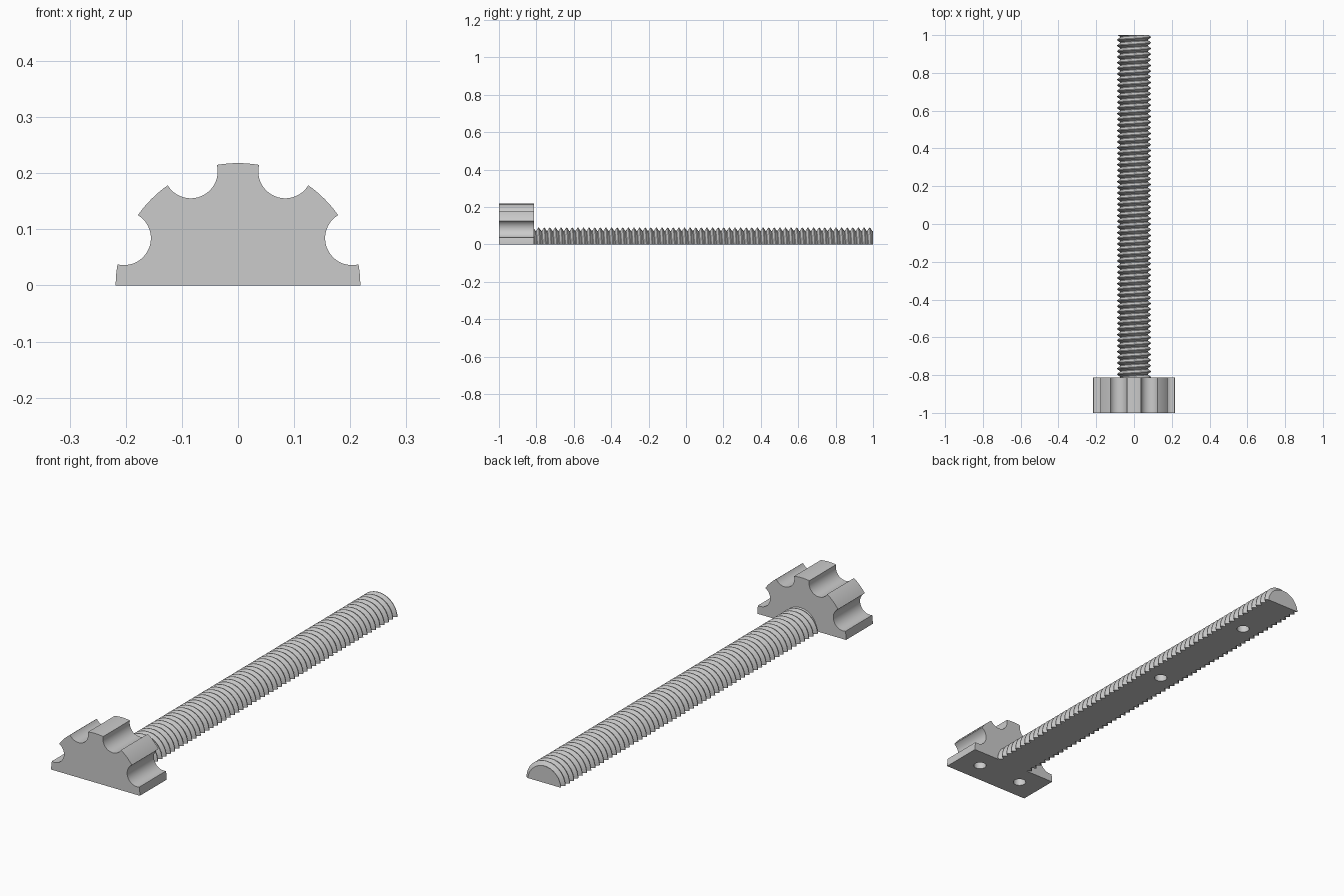
import bpy, bmesh
from math import pi, sin, cos, atan2, hypot

if "Cube" in bpy.data.objects:
    bpy.data.objects.remove(bpy.data.objects["Cube"])

Y_FRONT, Y_NECK, Y_END = -1.0, -0.812, 1.0
KNOB_R, NOTCH_R, NOTCH_DIST = 0.218, 0.048, 0.22
CREST_R, ROOT_R, PITCH = 0.09, 0.073, 0.03

grey = bpy.data.materials.new("plain grey")
grey.diffuse_color = (0.6, 0.6, 0.6, 1)
grey.use_nodes = True
grey.node_tree.nodes["Principled BSDF"].inputs["Base Color"].default_value = grey.diffuse_color


def make_object(name, bm):
    bmesh.ops.recalc_face_normals(bm, faces=bm.faces)
    mesh = bpy.data.meshes.new(name)
    bm.to_mesh(mesh)
    bm.free()
    obj = bpy.data.objects.new(name, mesh)
    bpy.context.collection.objects.link(obj)
    mesh.materials.append(grey)
    return obj


def finish(obj, holes, angle):
    """Drill round pin holes up into the flat underside, then shade."""
    for i, (x, y) in enumerate(holes):
        bpy.ops.mesh.primitive_cylinder_add(vertices=32, radius=0.027, depth=0.09,
                                            location=(x, y, 0))
        cutter = bpy.context.object
        cutter.name = f"{obj.name}_hole_cutter_{i}"
        cutter.data.materials.append(grey)
        cutter.hide_render = True
        cutter.hide_set(True)
        mod = obj.modifiers.new("pin_hole", 'BOOLEAN')
        mod.operation, mod.solver, mod.object = 'DIFFERENCE', 'EXACT', cutter
    bpy.ops.object.select_all(action='DESELECT')
    obj.select_set(True)
    bpy.context.view_layer.objects.active = obj
    for mod in list(obj.modifiers):
        bpy.ops.object.modifier_apply(modifier=mod.name)
    bpy.ops.object.shade_smooth_by_angle(angle=angle)


# Knob: half disc with four round finger notches, extruded along y
def arc(cx, cz, r, a0, a1, n):
    return [(cx + r * cos(a0 + (a1 - a0) * i / n), cz + r * sin(a0 + (a1 - a0) * i / n))
            for i in range(n + 1)]


# half angle of a notch as seen from the knob axis, and as seen from the notch centre
cos_h = (KNOB_R**2 + NOTCH_DIST**2 - NOTCH_R**2) / (2 * KNOB_R * NOTCH_DIST)
half = atan2((1 - cos_h**2) ** 0.5, cos_h)
sweep = atan2(KNOB_R * sin(half), NOTCH_DIST - KNOB_R * cos_h)
outline, start = [], 0.0
for k in range(4):
    mid = pi / 8 + k * pi / 4
    outline += arc(0, 0, KNOB_R, start, mid - half, 8)
    outline += arc(NOTCH_DIST * cos(mid), NOTCH_DIST * sin(mid), NOTCH_R,
                   mid + pi + sweep, mid + pi - sweep, 24)[1:-1]
    start = mid + half
outline += arc(0, 0, KNOB_R, start, pi, 8)

bm = bmesh.new()
face = bm.faces.new([bm.verts.new((x, Y_FRONT, z)) for x, z in outline])
ext = bmesh.ops.extrude_face_region(bm, geom=[face])
bmesh.ops.translate(bm, vec=(0, Y_NECK - Y_FRONT, 0),
                    verts=[v for v in ext["geom"] if isinstance(v, bmesh.types.BMVert)])
knob = make_object("knob", bm)
finish(knob, [(-0.112, -0.905), (0.112, -0.905)], 0.5)

# Threaded shaft: half screw made of helical rows, clipped flat at both ends
SEG = 28
STEPS = [(0.0, ROOT_R), (0.1, ROOT_R), (0.5, CREST_R), (0.6, CREST_R), (1.0, ROOT_R)]


def radius_at(phase):
    phase %= 1.0
    for (p0, r0), (p1, r1) in zip(STEPS, STEPS[1:]):
        if phase <= p1:
            return r0 + (r1 - r0) * (phase - p0) / (p1 - p0)


bm = bmesh.new()
rows = []
turns = int((Y_END - Y_NECK) / PITCH) + 3
for k in range(-1, turns):
    for phase, r in STEPS[:-1]:
        row = []
        for j in range(SEG + 1):
            t = pi * j / SEG
            lead = PITCH * (0.5 - t / (2 * pi))
            y = Y_NECK + (k + phase) * PITCH + lead
            yc = min(max(y, Y_NECK), Y_END)
            rr = r if yc == y else radius_at((yc - Y_NECK - lead) / PITCH)
            row.append(bm.verts.new((rr * cos(t), yc, rr * sin(t))))
        rows.append(row)
for a, b in zip(rows, rows[1:]):
    for j in range(SEG):
        bm.faces.new((a[j], a[j + 1], b[j + 1], b[j]))
    bm.faces.new((a[0], b[0], b[-1], a[-1]))      # flat underside
bm.faces.new(rows[0])
bm.faces.new(rows[-1])
bmesh.ops.remove_doubles(bm, verts=bm.verts, dist=1e-5)
bmesh.ops.dissolve_degenerate(bm, edges=bm.edges, dist=1e-5)
shaft = make_object("threaded_shaft", bm)
finish(shaft, [(0, 0.18), (0, 0.735)], 0.5)
